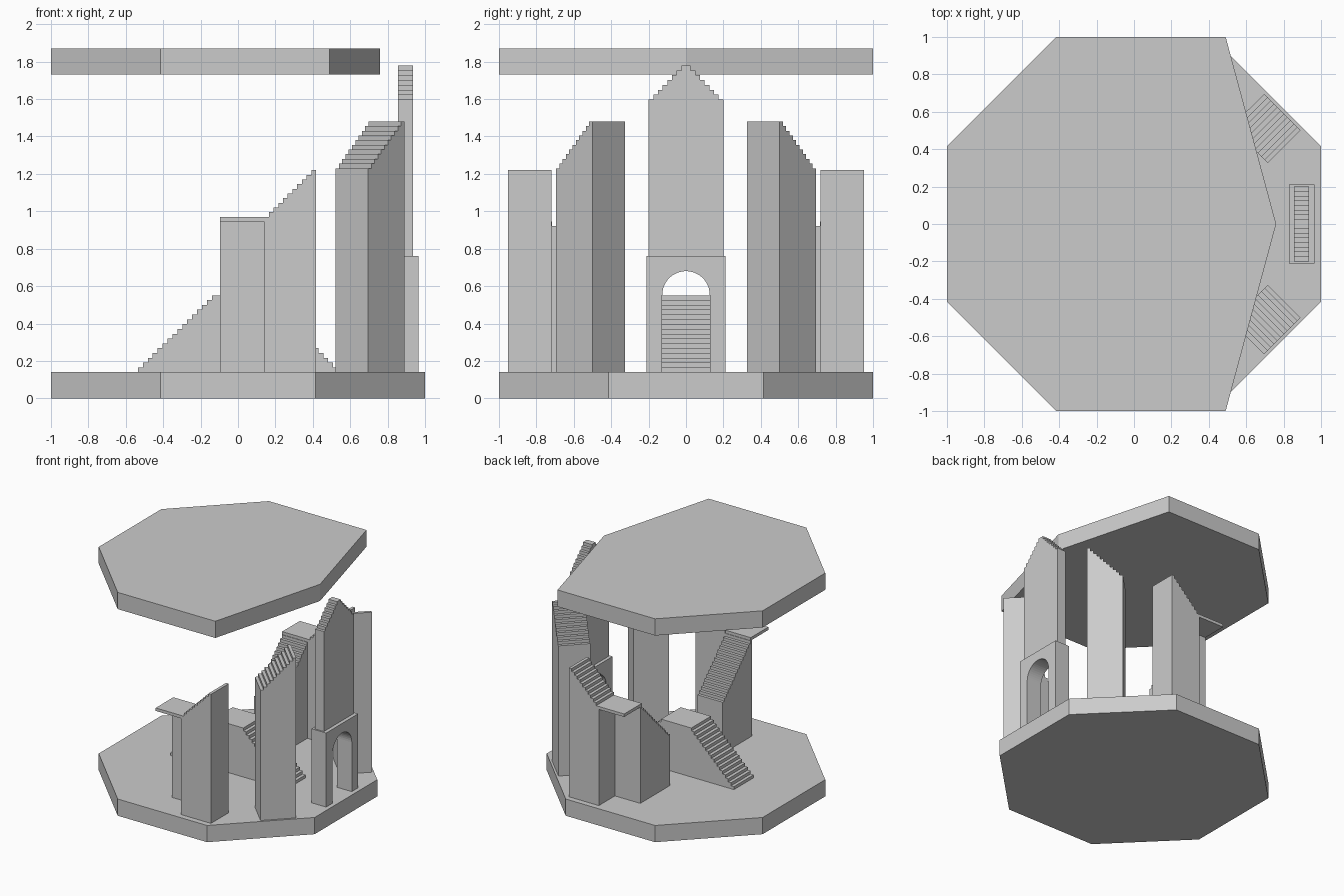
import bpy
import bmesh
import math
from mathutils import Vector

if "Cube" in bpy.data.objects:
    bpy.data.objects.remove(bpy.data.objects["Cube"])

FLOOR = 0.14


def prism(name, outline, origin, u, v, depth, mirror=False):
    """Extrude a 2D outline (axes u, v) along the vector depth, in world coordinates."""
    origin, u, v = Vector(origin), Vector(u), Vector(v)
    bm = bmesh.new()
    face = bm.faces.new([bm.verts.new(origin + u * a + v * b) for a, b in outline])
    ext = bmesh.ops.extrude_face_region(bm, geom=[face])
    moved = [g for g in ext["geom"] if isinstance(g, bmesh.types.BMVert)]
    bmesh.ops.translate(bm, verts=moved, vec=Vector(depth))
    bmesh.ops.recalc_face_normals(bm, faces=bm.faces)
    mesh = bpy.data.meshes.new(name)
    bm.to_mesh(mesh)
    bm.free()
    obj = bpy.data.objects.new(name, mesh)
    bpy.context.collection.objects.link(obj)
    if mirror:
        mod = obj.modifiers.new("mirror", "MIRROR")
        mod.use_axis = (False, True, False)
    return obj


def steps(start, end, low, high, count):
    """Rising stair line: count treads whose tops run from low to high."""
    tread = (end - start) / count
    rise = (high - low) / (count - 1)
    pts = []
    for i in range(count):
        z = low + i * rise
        pts += [(start + i * tread, z), (start + (i + 1) * tread, z)]
    return pts


def flight(start, end, low, high, count):
    """Solid stair profile standing on the floor."""
    return [(start, FLOOR)] + steps(start, end, low, high, count) + [(end, FLOOR)]


def both_sides(half):
    """Close a rising half profile with its reflection."""
    return half + [(-a, b) for a, b in reversed(half)]


X, Y, Z = (1, 0, 0), (0, 1, 0), (0, 0, 1)
k = math.tan(math.pi / 8)

# Octagonal base and pointed roof slab
base = [(1, -k), (1, k), (k, 1), (-k, 1), (-1, k), (-1, -k), (-k, -1), (k, -1)]
prism("base", base, (0, 0, 0), X, Y, (0, 0, FLOOR))
roof = [(0.76, 0), (0.49, 1), (-k, 1), (-1, k), (-1, -k), (-k, -1), (0.49, -1)]
prism("roof", roof, (0, 0, 1.73), X, Y, (0, 0, 0.14))

# Central double stair with a flat landing between its flights
half = [(-0.535, FLOOR)] + steps(-0.535, -0.14, 0.165, 0.525, 15) + [(-0.14, 0.55)]
prism("central_stair", both_sides(half), (0, -0.13, 0), X, Z, (0, 0.26, 0))

# Cross stairs climbing outwards to the side landings
prism("cross_stair", flight(0.35, 0.74, 0.57, 0.945, 16),
      (-0.095, 0, 0), Y, Z, (0.235, 0, 0), True)
landing = [(-0.095, 0.72), (0.14, 0.72), (0.14, 0.953), (-0.095, 0.953)]
prism("side_landing", landing, (0, 0, 0.945), X, Y, (0, 0, 0.025), True)

# Straight side stairs
prism("side_stair", flight(0.14, 0.417, 0.97, 1.22, 11),
      (0, 0.718, 0), X, Z, (0, 0.235, 0), True)

# Diagonal stairs on the corner sides
s = math.sqrt(0.5)
prism("diagonal_stair", flight(0, 0.275, 1.23, 1.48, 11),
      (0.737 * s, 0.737 * s, 0), (s, -s, 0), Z, (0.246 * s, 0.246 * s, 0), True)

# Arched gateway
arc = [(0.127 * math.cos(t * math.pi / 24), 0.553 + 0.127 * math.sin(t * math.pi / 24))
       for t in range(25)]
gate = [(-0.127, FLOOR), (-0.212, FLOOR), (-0.212, 0.76), (0.212, 0.76),
        (0.212, FLOOR), (0.127, FLOOR)] + arc
prism("arch", gate, (0.828, 0, 0), Y, Z, (0.137, 0, 0))

# Stepped gable tower above the arch
gable = [(-0.2, 0.76)] + steps(-0.2, 0, 1.597, 1.78, 8)[:-1]
prism("gable_tower", both_sides(gable), (0.855, 0, 0), Y, Z, (0.08, 0, 0))
